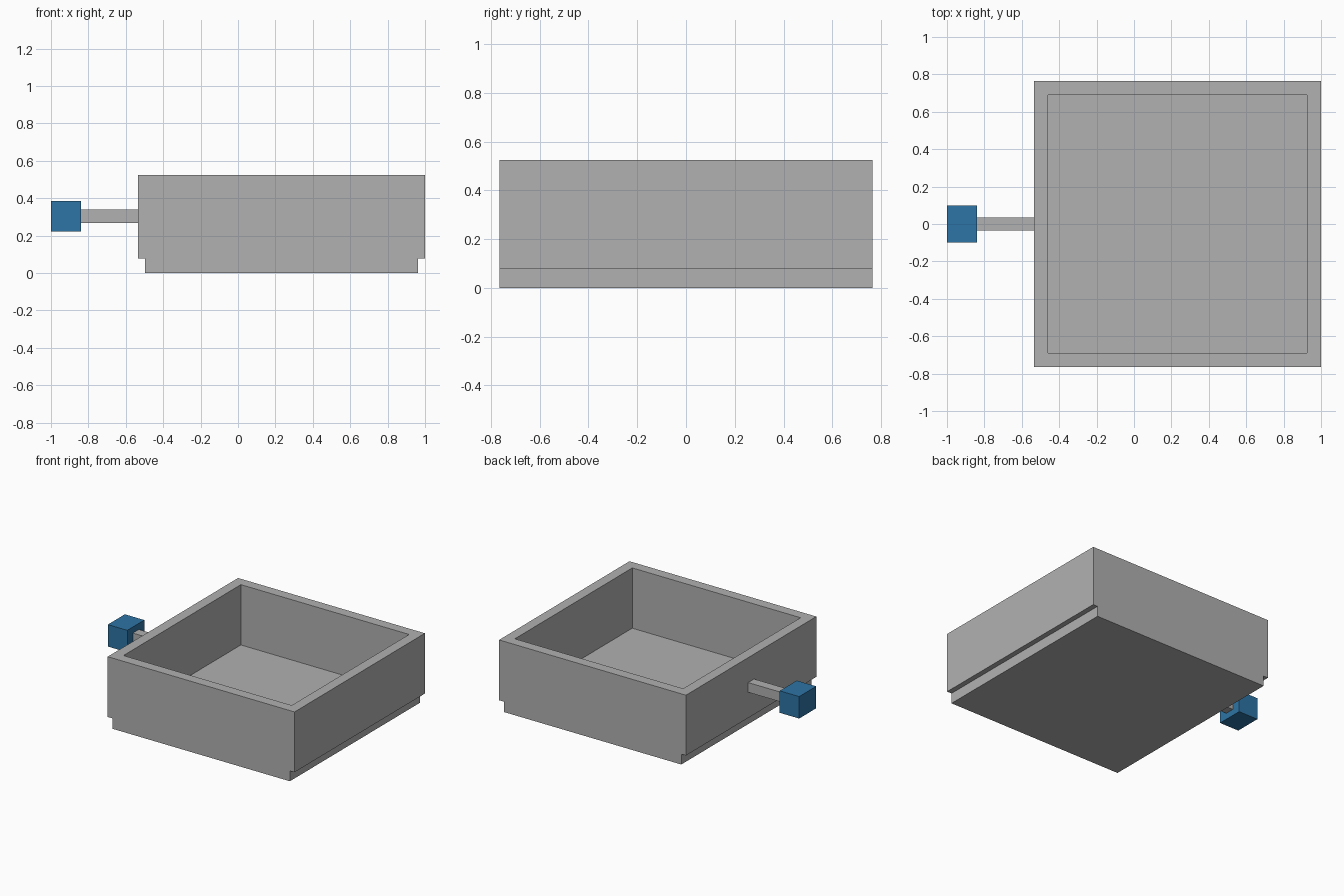
import bpy
import bmesh
from mathutils import Vector

cube = bpy.data.objects.get("Cube")
if cube:
    bpy.data.objects.remove(cube, do_unlink=True)


def material(name, rgb):
    mat = bpy.data.materials.new(name)
    mat.use_nodes = True
    mat.diffuse_color = (*rgb, 1)
    mat.node_tree.nodes["Principled BSDF"].inputs["Base Color"].default_value = (*rgb, 1)
    return mat


def box(name, low, high, mat):
    """Axis-aligned box between two opposite corners."""
    low, high = Vector(low), Vector(high)
    mesh = bpy.data.meshes.new(name)
    bm = bmesh.new()
    bmesh.ops.create_cube(bm, size=1)
    bmesh.ops.scale(bm, vec=high - low, verts=bm.verts)
    bm.to_mesh(mesh)
    bm.free()
    mesh.materials.append(mat)
    obj = bpy.data.objects.new(name, mesh)
    obj.location = (low + high) / 2
    bpy.context.collection.objects.link(obj)
    return obj


grey = material("light grey", (0.44, 0.44, 0.44))
blue = material("blue", (0.027, 0.175, 0.375))

# Tray extents
LEFT, RIGHT, HALF_Y = 1.0, -0.535, 0.765
FLOOR, TOP, WALL = 0.077, 0.525, 0.076

# Floor slab, set in under the side walls
box("floor_panel", (RIGHT + WALL / 2, -HALF_Y, 0), (LEFT - WALL / 2, HALF_Y, FLOOR), grey)

# Side walls run the full depth
box("right_wall", (RIGHT, -HALF_Y, FLOOR), (RIGHT + WALL, HALF_Y, TOP), grey)
box("left_wall", (LEFT - WALL, -HALF_Y, FLOOR), (LEFT, HALF_Y, TOP), grey)

# Front and back walls fit between the side walls
for name, y in (("front_wall", -HALF_Y), ("back_wall", HALF_Y - WALL)):
    box(name, (RIGHT + WALL, y, FLOOR), (LEFT - WALL, y + WALL, TOP), grey)

# Handle bar and its knob
box("handle_bar", (-0.84, -0.035, 0.268), (RIGHT, 0.035, 0.34), grey)
box("handle_knob", (-1.0, -0.1, 0.222), (-0.84, 0.1, 0.385), blue)
